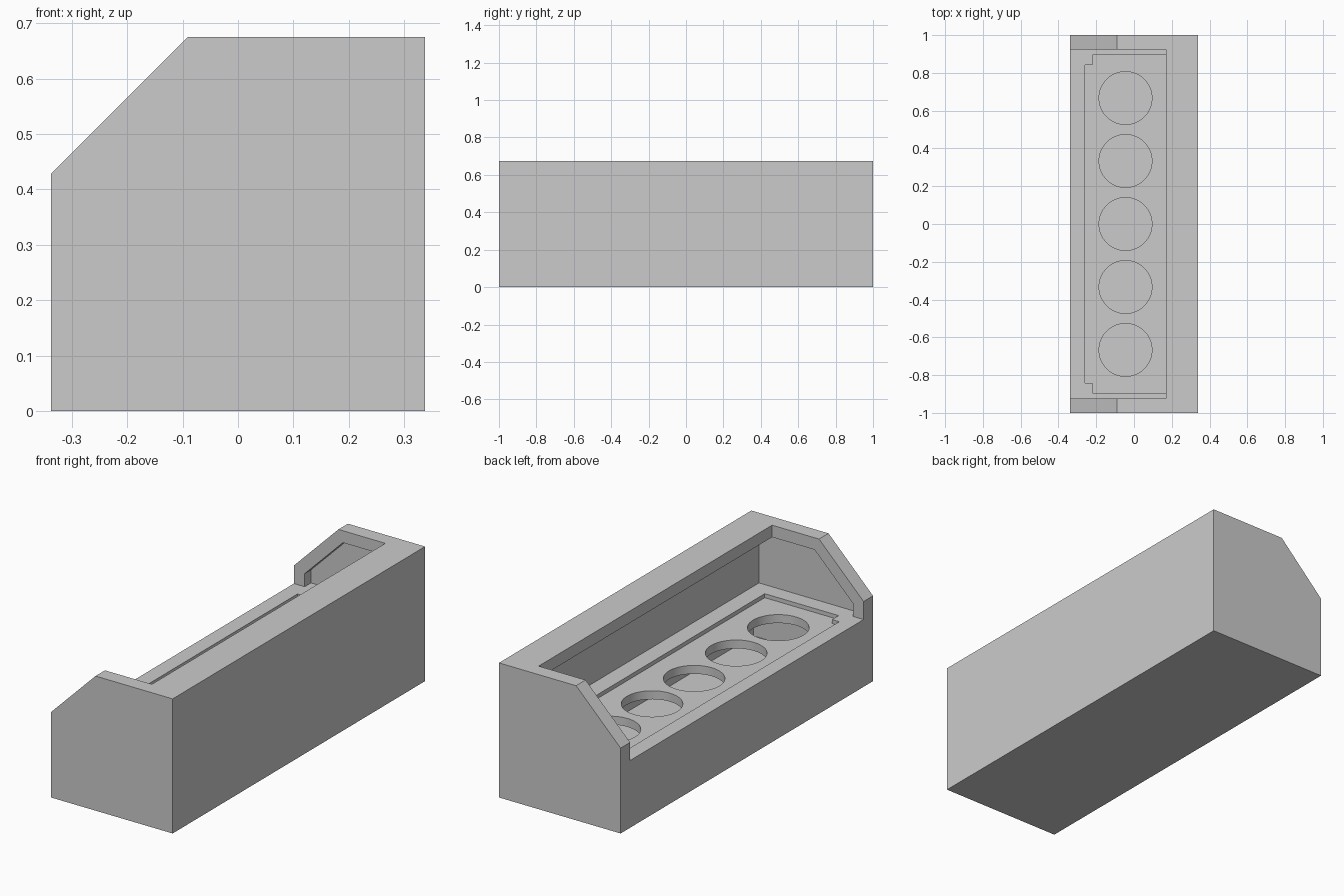
import bpy
import bmesh
from math import radians
from mathutils import Vector

default = bpy.data.objects.get("Cube")
if default:
    bpy.data.objects.remove(default, do_unlink=True)

HALF_W, HALF_L, TOP = 0.3375, 1.0, 0.675
CHAMFER = 0.247
LIP = 0.06
DECK = 0.3375


def prism(name, points, along):
    """Extrude a closed loop of points by a vector into a solid."""
    bm = bmesh.new()
    face = bm.faces.new([bm.verts.new(p) for p in points])
    new = bmesh.ops.extrude_face_region(bm, geom=[face])["geom"]
    bmesh.ops.translate(bm, vec=Vector(along),
                        verts=[v for v in new if isinstance(v, bmesh.types.BMVert)])
    bmesh.ops.recalc_face_normals(bm, faces=bm.faces)
    mesh = bpy.data.meshes.new(name)
    bm.to_mesh(mesh)
    bm.free()
    obj = bpy.data.objects.new(name, mesh)
    bpy.context.collection.objects.link(obj)
    return obj


def side_prism(name, outline, half_length):
    """Solid with an x-z outline, running along y."""
    return prism(name, [(x, -half_length, z) for x, z in outline],
                 (0, 2 * half_length, 0))


def box(name, x0, x1, half_length, z0, z1):
    return side_prism(name, [(x0, z0), (x1, z0), (x1, z1), (x0, z1)], half_length)


def chamfered_outline(inset, bottom):
    """Section with a sloped upper edge on the open side."""
    x, z, slide = HALF_W - inset, TOP - inset, inset * 0.414
    return [(-x, bottom), (x, bottom), (x, z),
            (-HALF_W + CHAMFER + slide, z), (-x, TOP - CHAMFER - slide)]


def cut(target, cutter):
    cutter.hide_render = True
    mod = target.modifiers.new("cut", "BOOLEAN")
    mod.operation, mod.solver, mod.object = "DIFFERENCE", "EXACT", cutter
    bpy.context.view_layer.objects.active = target
    bpy.ops.object.modifier_apply(modifier=mod.name)
    bpy.data.objects.remove(cutter, do_unlink=True)


# Outer housing
housing = side_prism("housing", chamfered_outline(0, 0), HALF_L)

# Upper chamber, then the opening that leaves a lip around it
cut(housing, side_prism("chamber_cutter", chamfered_outline(LIP, DECK), 0.975))
cut(housing, box("opening_cutter", -0.6, 0.17, 0.925, DECK, 0.9))

# Hollow space below the deck
cut(housing, box("hollow_cutter", -HALF_W + LIP, HALF_W - LIP, 0.93, 0.09, 0.275))

# Shallow recessed panel with notched corners
half_panel = [(0.19, 0.895), (-0.22, 0.895), (-0.22, 0.843), (-0.26, 0.843)]
panel = half_panel + [(x, -y) for x, y in reversed(half_panel)]
cut(housing, prism("panel_cutter", [(x, y, DECK - 0.02) for x, y in panel],
                   (0, 0, 0.06)))

# Row of five round holes
for i in range(-2, 3):
    bpy.ops.mesh.primitive_cylinder_add(vertices=64, radius=0.14, depth=0.2,
                                        location=(-0.045, i / 3, 0.3))
    cut(housing, bpy.context.object)

# Plain grey finish
grey = bpy.data.materials.new("light_grey")
grey.use_nodes = True
colour = (0.6, 0.6, 0.6, 1)
grey.diffuse_color = colour
grey.node_tree.nodes["Principled BSDF"].inputs["Base Color"].default_value = colour
housing.data.materials.clear()
housing.data.materials.append(grey)

bpy.ops.object.select_all(action="DESELECT")
housing.select_set(True)
bpy.context.view_layer.objects.active = housing
bpy.ops.object.shade_smooth_by_angle(angle=radians(30))
